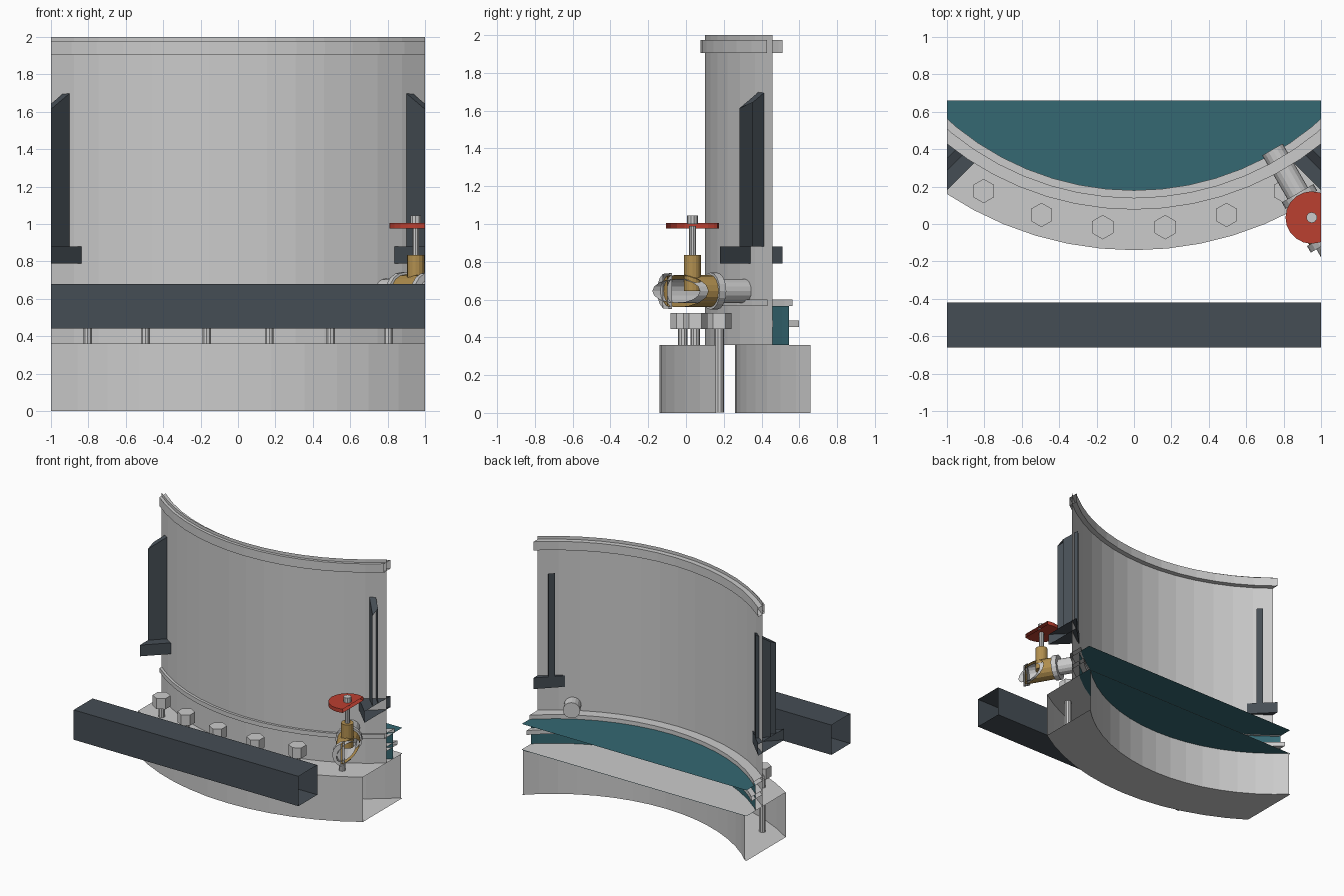
import bpy, bmesh, math
from mathutils import Matrix, Vector

if "Cube" in bpy.data.objects:
    bpy.data.objects.remove(bpy.data.objects["Cube"])

CY = 1.68                      # tank axis lies behind the cropped section
STEP = math.radians(5.625)     # 64-sided tank


def material(name, rgb):
    m = bpy.data.materials.new(name)
    m.diffuse_color = (*rgb, 1)
    m.use_nodes = True
    m.node_tree.nodes["Principled BSDF"].inputs["Base Color"].default_value = m.diffuse_color
    return m


TEAL = material("teal", (0.035, 0.14, 0.17))
DARK = material("dark_steel", (0.06, 0.075, 0.09))
BRASS = material("brass", (0.45, 0.28, 0.08))
RED = material("red", (0.5, 0.05, 0.03))


def finish(name, bm, mat=None):
    """Crop to the section box, leaving cut ends open, and make an object."""
    for co, no in (((1, 0, 0), (1, 0, 0)), ((-1, 0, 0), (-1, 0, 0)),
                   ((0, 0.66, 0), (0, 1, 0))):
        bmesh.ops.bisect_plane(bm, geom=bm.verts[:] + bm.edges[:] + bm.faces[:], dist=1e-5,
                               plane_co=co, plane_no=no, clear_outer=True)
    me = bpy.data.meshes.new(name)
    bm.to_mesh(me)
    bm.free()
    ob = bpy.data.objects.new(name, me)
    if mat:
        me.materials.append(mat)
    bpy.context.collection.objects.link(ob)
    return ob


def polar(r, a, z):
    return Vector((r * math.sin(a), CY - r * math.cos(a), z))


def sweep(name, profile, mat=None, closed=True, cap=False):
    """Turn an (r, z) profile around the tank axis; cap fills each level with a disc."""
    bm = bmesh.new()
    rows = [[bm.verts.new(polar(r, i * STEP, z)) for r, z in profile] for i in range(-9, 10)]
    n = len(profile)
    for a, b in zip(rows, rows[1:]):
        for j in range(n if closed else n - 1):
            k = (j + 1) % n
            bm.faces.new((a[j], b[j], b[k], a[k]))
    if cap:
        bm.faces.new([row[0] for row in reversed(rows)])
        bm.faces.new([row[-1] for row in rows])
    return finish(name, bm, mat)


def ring(name, r0, r1, z0, z1):
    return sweep(name, [(r1, z0), (r1, z1), (r0, z1), (r0, z0)])


def rod(name, p, q, r, sides=16, mat=None, spin=0):
    p, q = Vector(p), Vector(q)
    d = q - p
    bm = bmesh.new()
    bmesh.ops.create_cone(bm, cap_ends=True, segments=sides, radius1=r, radius2=r, depth=d.length)
    rot = d.to_track_quat('Z', 'Y').to_matrix().to_4x4()
    bm.transform(Matrix.Translation((p + q) / 2) @ rot @ Matrix.Rotation(spin, 4, 'Z'))
    return finish(name, bm, mat)


def radial_prism(name, angle, outline, t0, t1, mat):
    """Extrude an (r, z) outline sideways from t0 to t1 along the tangent."""
    tan = Vector((math.cos(angle), math.sin(angle), 0))
    bm = bmesh.new()
    a = [bm.verts.new(polar(r, angle, z) + tan * t0) for r, z in outline]
    b = [bm.verts.new(polar(r, angle, z) + tan * t1) for r, z in outline]
    n = len(outline)
    bm.faces.new(a)
    bm.faces.new(b[::-1])
    for i in range(n):
        j = (i + 1) % n
        bm.faces.new((a[j], a[i], b[i], b[j]))
    bmesh.ops.recalc_face_normals(bm, faces=bm.faces[:])
    return finish(name, bm, mat)


# tank shell, floor and hoops
sweep("tank_wall", [(1.58, 0.36), (1.58, 2.0)], closed=False)
bm = bmesh.new()
bm.faces.new([bm.verts.new(polar(1.58, i * STEP, 0.362)) for i in range(-9, 10)])
finish("tank_floor", bm)
ring("top_rim", 1.54, 1.603, 1.905, 1.975)
ring("upper_hoop", 1.50, 1.60, 0.565, 0.60)
ring("lower_hoop", 1.475, 1.578, 0.455, 0.49)

# liquid or lining inside the tank
sweep("tank_lining", [(1.515, 0.359), (1.515, 0.567)], TEAL, closed=False, cap=True)

# ring foundation with anchor bolts
ring("foundation", 1.42, 1.82, 0, 0.36)
for i in range(-3, 3):
    c = polar(1.705, math.radians(11.25 * (i + 0.5)), 0)
    up = Vector((0, 0, 1))
    rod("bolt_shank", c + up * 0.002, c + up * 0.45, 0.025, 10)
    head = rod("bolt_head", c + up * 0.445, c + up * 0.53, 0.065, 6)
    # points of the hexagon face front and back
    if max(v.co.y for v in head.data.vertices) - c.y < 0.06:
        head.data.transform(Matrix.Translation(c) @ Matrix.Rotation(math.pi / 6, 4, 'Z')
                            @ Matrix.Translation(-c))

# support brackets, left and right
for side, s in (("left", -1), ("right", 1)):
    ang = s * math.radians(45)
    radial_prism(side + "_bracket_foot", ang,
                 [(1.534, 0.79), (1.9, 0.79), (1.9, 0.88), (1.534, 0.88)], -0.354, 0.354, DARK)
    radial_prism(side + "_bracket_rib", ang,
                 [(1.534, 0.88), (1.9, 0.88), (1.9, 1.49), (1.534, 1.71)],
                 -s * 0.28, -s * 0.232, DARK)

# square tube rail in front, open at both ends
bm = bmesh.new()
corners = [(-0.66, 0.44), (-0.42, 0.44), (-0.42, 0.68), (-0.66, 0.68)]
l = [bm.verts.new((-1, y, z)) for y, z in corners]
r = [bm.verts.new((1, y, z)) for y, z in corners]
for i in range(4):
    j = (i + 1) % 4
    bm.faces.new((l[i], l[j], r[j], r[i]))
bmesh.ops.recalc_face_normals(bm, faces=bm.faces[:])
finish("front_rail", bm, DARK)

# outlet valve on a radial pipe
VA, VZ = math.radians(30), 0.645


def along(r, z=VZ):
    return polar(r, VA, z)


rod("outlet_pipe", along(1.48), along(2.12), 0.063)
rod("valve_body", along(1.77), along(2.04), 0.085, mat=BRASS)
rod("inner_flange", along(1.75), along(1.79), 0.098)
rod("outer_flange", along(2.02), along(2.06), 0.098)
rod("valve_bonnet", along(1.9), along(1.9, 0.835), 0.046, mat=BRASS)
rod("valve_stem", along(1.9, 0.82), along(1.9, 0.99), 0.018, 10)
rod("handwheel", along(1.9, 0.975), along(1.9, 1.005), 0.14, 20, RED)
rod("wheel_nut", along(1.9, 1.0), along(1.9, 1.045), 0.029, 10)
